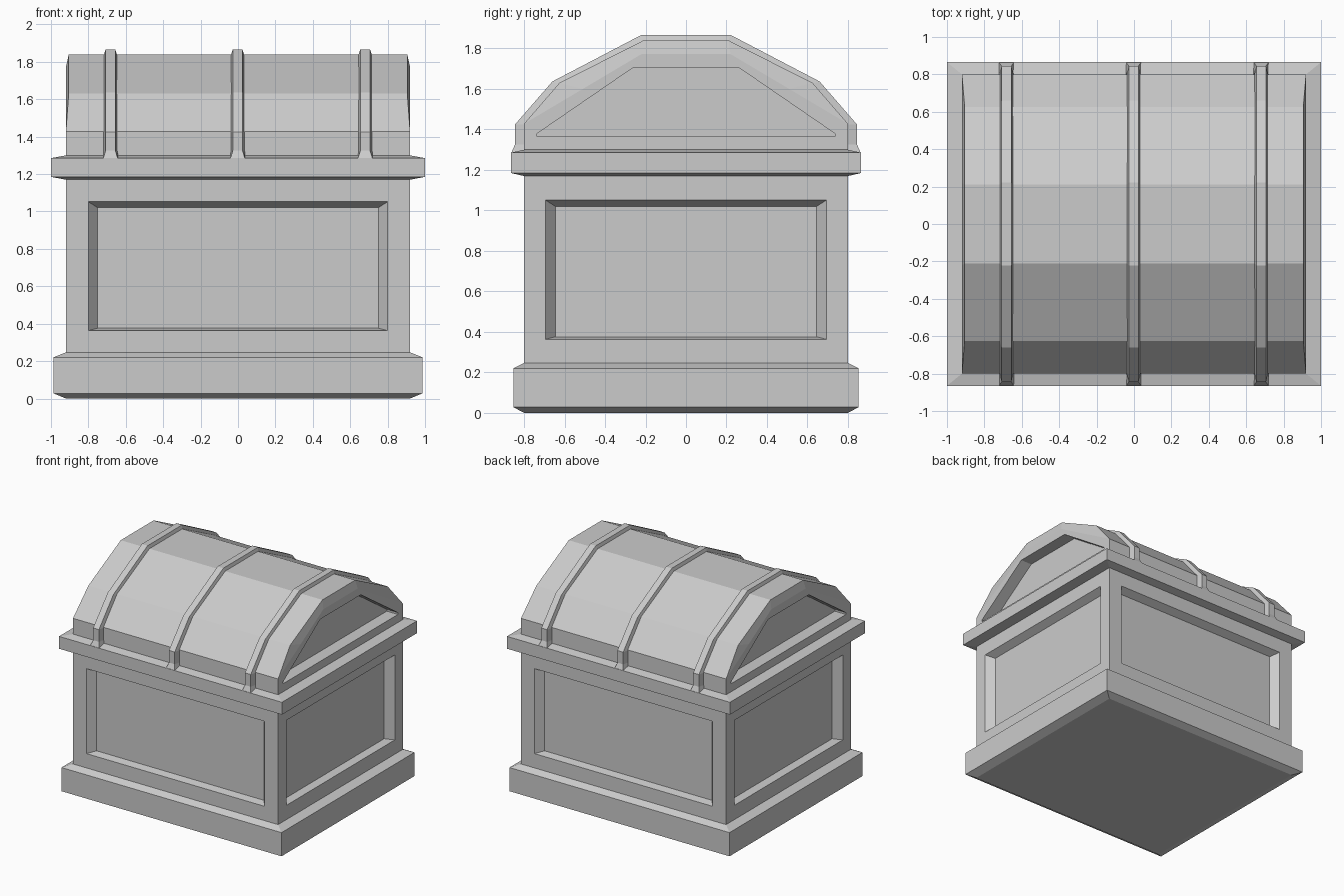
import bpy, bmesh

if "Cube" in bpy.data.objects:
    bpy.data.objects.remove(bpy.data.objects["Cube"])


def finish(name, bm):
    bmesh.ops.remove_doubles(bm, verts=bm.verts, dist=0.0005)
    bmesh.ops.recalc_face_normals(bm, faces=bm.faces)
    mesh = bpy.data.meshes.new(name)
    bm.to_mesh(mesh)
    bm.free()
    ob = bpy.data.objects.new(name, mesh)
    bpy.context.collection.objects.link(ob)
    return ob


def loft(rings):
    """Bridge closed rings of equal length and cap both ends."""
    bm = bmesh.new()
    vs = [[bm.verts.new(p) for p in r] for r in rings]
    n = len(vs[0])
    for a, b in zip(vs, vs[1:]):
        for i in range(n):
            j = (i + 1) % n
            bm.faces.new((a[i], a[j], b[j], b[i]))
    bm.faces.new(vs[0])
    bm.faces.new(vs[-1])
    return bm


def slab(levels):
    """Stack of rectangles given as (half x, half y, z)."""
    return loft([[(-x, -y, z), (x, -y, z), (x, y, z), (-x, y, z)]
                 for x, y, z in levels])


# plinth and rim mouldings
finish("plinth", slab([(.92, .80, 0), (.987, .852, .028),
                       (.987, .852, .22), (.92, .80, .247)]))
finish("rim", slab([(.92, .80, 1.17), (1, .865, 1.185),
                    (1, .865, 1.285), (.92, .80, 1.30)]))

# body with a bevelled recessed panel on each side
bm = slab([(.92, .80, .24), (.92, .80, 1.175)])
bm.normal_update()
for f in [f for f in bm.faces if abs(f.normal.z) < .5]:
    depth_axis = 0 if abs(f.normal.x) > .5 else 1
    along = 1 - depth_axis
    half = (.80, .695)[along]
    for step, (h, lo, hi, d) in enumerate([(half, .363, 1.052, 0),
                                           (half - .05, .376, 1.02, .06)]):
        bmesh.ops.inset_individual(bm, faces=[f], thickness=.03)
        mid = f.calc_center_median().z
        for v in f.verts:
            v.co[along] = h if v.co[along] > 0 else -h
            v.co[depth_axis] = ((.92, .80)[depth_axis] - d) * (1 if v.co[depth_axis] > 0 else -1)
            v.co.z = hi if v.co.z > mid else lo
finish("body", bm)


# domed lid: faceted shell, chamfered ends, sunken end panels
def lid_ring(pts):
    """Half section of (x, y, z) mirrored across y."""
    return [(x, -y, z) for x, y, z in pts] + [(x, y, z) for x, y, z in reversed(pts)]


def end_ring(x, low, shoulder, top):
    mid = ((shoulder[0] + top[0]) / 2, (shoulder[1] + top[1]) / 2)
    return lid_ring([(x, *p) for p in (low, shoulder, mid, top)])


shell = lid_ring([(.92, .80, 1.285), (.92, .80, 1.428),
                  (.905, .625, 1.63), (.905, .21, 1.84)])
end = end_ring(.92, (.80, 1.285), (.80, 1.428), (.22, 1.772))
panel = ((.735, 1.365), (.735, 1.38), (.26, 1.706))
right = [shell, end, end_ring(.92, *panel), end_ring(.82, *panel)]
left = [[(-x, y, z) for x, y, z in r] for r in reversed(right)]
finish("lid", loft(left + right))

# straps over the lid: (inner y, z), (outer y, z), inner and outer half width
stations = [((.79, 1.28), (.865, 1.28), .042, .04),
            ((.79, 1.325), (.845, 1.325), .038, .026),
            ((.79, 1.424), (.845, 1.424), .038, .026),
            ((.615, 1.62), (.66, 1.637), .038, .026),
            ((.205, 1.83), (.222, 1.866), .038, .026)]
sections = [(s, -1) for s in stations] + [(s, 1) for s in reversed(stations)]
for name, cx in (("strap_left", -.682), ("strap_middle", -.002), ("strap_right", .68)):
    finish(name, loft([[(cx - wi, k * i[0], i[1]), (cx - wo, k * o[0], o[1]),
                        (cx + wo, k * o[0], o[1]), (cx + wi, k * i[0], i[1])]
                       for (i, o, wi, wo), k in sections]))
